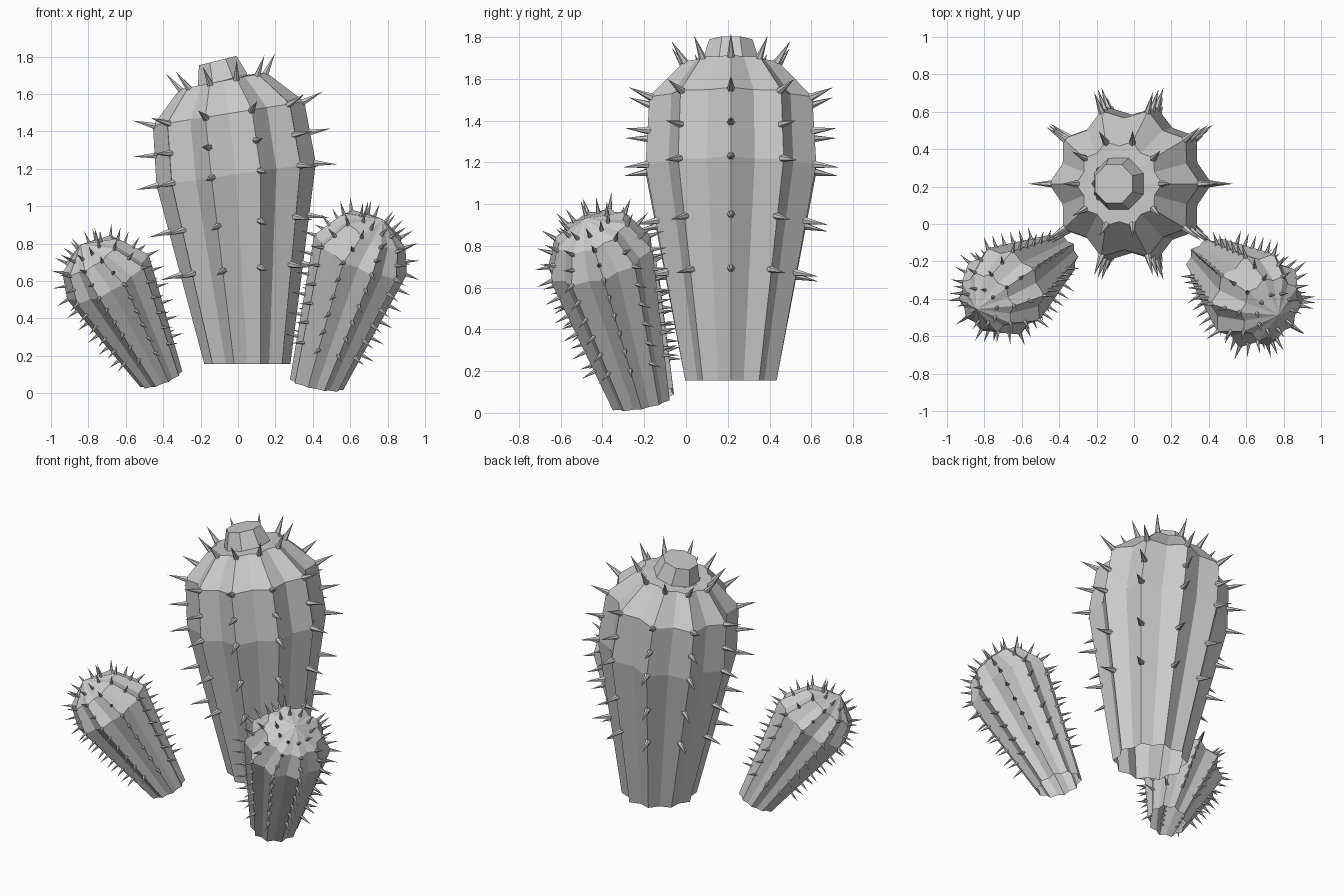
import bpy, bmesh, math
from mathutils import Vector, Matrix

if "Cube" in bpy.data.objects:
    bpy.data.objects.remove(bpy.data.objects["Cube"], do_unlink=True)

RIBS = 10
VALLEY = 0.86
UP = Vector((0, 0, 1))


def make_material(name, value):
    mat = bpy.data.materials.new(name)
    mat.use_nodes = True
    colour = (value, value, value, 1)
    mat.diffuse_color = colour
    mat.node_tree.nodes["Principled BSDF"].inputs["Base Color"].default_value = colour
    return mat


grey = make_material("plain grey", 0.6)


def finish(name, bm):
    mesh = bpy.data.meshes.new(name)
    bm.to_mesh(mesh)
    bm.free()
    mesh.materials.append(grey)
    obj = bpy.data.objects.new(name, mesh)
    bpy.context.collection.objects.link(obj)
    return obj


def ring_point(ring, angle, scale=1.0):
    centre, radius, axis = ring
    turn = UP.rotation_difference(Vector(axis))
    offset = Vector((math.cos(angle), math.sin(angle), 0)) * radius * scale
    return Vector(centre) + turn @ offset


def body(name, rings):
    # Ribbed skin, open at the bottom; a ring of zero radius closes to a tip
    bm = bmesh.new()
    n = RIBS * 2
    loops = []
    for ring in rings:
        loops.append([bm.verts.new(ring_point(ring, math.pi * i / RIBS,
                                              VALLEY if i % 2 else 1))
                      for i in range(n)])
    for low, high in zip(loops, loops[1:]):
        for i in range(n):
            j = (i + 1) % n
            bm.faces.new((low[i], low[j], high[j], high[i]))
    bmesh.ops.remove_doubles(bm, verts=bm.verts[:], dist=0.0005)
    finish(name, bm)


def ridge_point(rings, t, angle):
    t = min(max(t, 0), len(rings) - 1)
    i = min(int(t), len(rings) - 2)
    a, b = ring_point(rings[i], angle), ring_point(rings[i + 1], angle)
    return a.lerp(b, t - i)


def spines(name, rings, steps, length, width):
    # Cones standing off every ridge
    bm = bmesh.new()
    for k in range(RIBS):
        angle = math.tau * k / RIBS
        for t in steps:
            base = ridge_point(rings, t, angle)
            along = ridge_point(rings, t + 0.25, angle) - ridge_point(rings, t - 0.25, angle)
            side = UP.rotation_difference(Vector(rings[min(int(t), len(rings) - 1)][2])) @ \
                Vector((-math.sin(angle), math.cos(angle), 0))
            out = side.cross(along).normalized()
            turn = UP.rotation_difference(out).to_matrix().to_4x4()
            place = Matrix.Translation(base + out * (length / 2 - 0.012)) @ turn
            bmesh.ops.create_cone(bm, cap_ends=True, segments=6, radius1=width,
                                  radius2=0, depth=length, matrix=place)
    finish(name, bm)


def lean(degrees):
    a = math.radians(degrees)
    return (-math.sin(a), 0, math.cos(a))


# Large cactus, leaning to one side towards its crown
large = [
    ((0.05, 0.215, 0.155), 0.23, lean(0)),
    ((-0.01, 0.215, 1.17), 0.43, lean(8)),
    ((-0.05, 0.215, 1.495), 0.41, lean(9)),
    ((-0.08, 0.215, 1.67), 0.235, lean(11)),
    ((-0.09, 0.215, 1.67), 0.14, lean(13)),
]
body("large_cactus", large)
spines("large_cactus_spines", large, (0.5, 0.74, 1, 1.5, 2, 3), 0.125, 0.019)

# Faceted bud on the crown
bm = bmesh.new()
place = Matrix.Translation((-0.095, 0.215, 1.725)) @ \
    UP.rotation_difference(Vector(lean(14))).to_matrix().to_4x4()
bmesh.ops.create_cone(bm, cap_ends=True, segments=8, radius1=0.148, radius2=0.112,
                      depth=0.11, matrix=place @ Matrix.Rotation(math.pi / 8, 4, "Z"))
finish("crown_bud", bm)

# Two small cacti leaning outwards
small_left = [
    ((0.42, -0.215, 0.045), 0.145, (0.19, -0.17, 0.95)),
    ((0.655, -0.41, 0.74), 0.27, (0.4, -0.3, 0.88)),
    ((0.73, -0.455, 0.87), 0.19, (0.48, -0.34, 0.8)),
    ((0.773, -0.487, 0.93), 0.0, (0.5, -0.36, 0.78)),
]
small_right = [
    ((-0.41, -0.17, 0.075), 0.12, (-0.35, -0.24, 0.9)),
    ((-0.695, -0.36, 0.62), 0.25, (-0.48, -0.32, 0.81)),
    ((-0.79, -0.42, 0.735), 0.175, (-0.52, -0.35, 0.78)),
    ((-0.842, -0.455, 0.795), 0.0, (-0.54, -0.36, 0.76)),
]
small_steps = (0.3, 0.45, 0.59, 0.73, 0.87, 1, 1.5, 2, 2.45)
for side, rings, size in (("left", small_left, 1.0), ("right", small_right, 0.9)):
    body("small_cactus_" + side, rings)
    spines("small_cactus_spines_" + side, rings, small_steps, 0.085 * size, 0.0125 * size)
